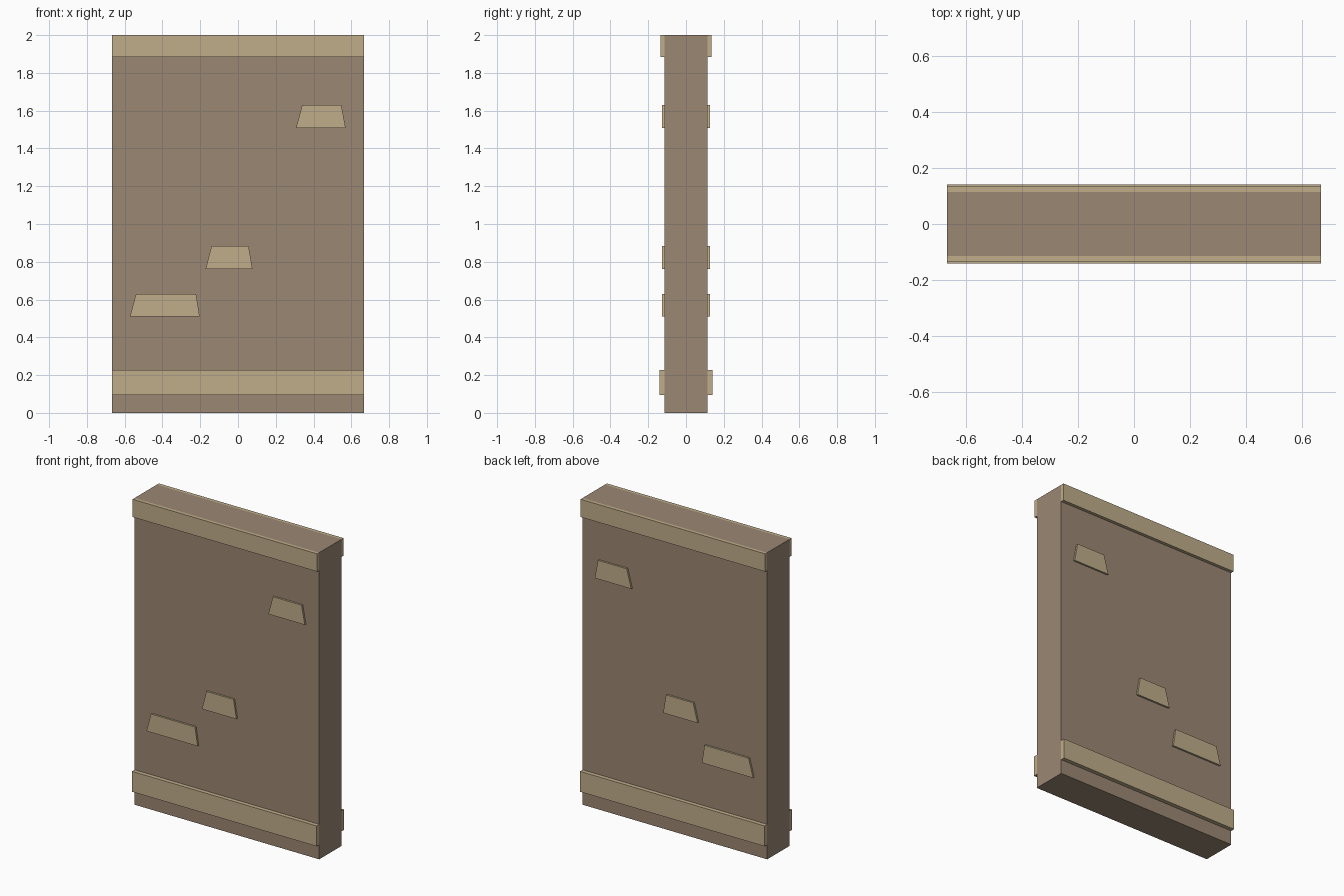
import bpy
import bmesh

if "Cube" in bpy.data.objects:
    bpy.data.objects.remove(bpy.data.objects["Cube"], do_unlink=True)


def make_material(name, colour):
    mat = bpy.data.materials.new(name)
    mat.use_nodes = True
    mat.diffuse_color = colour
    mat.node_tree.nodes["Principled BSDF"].inputs["Base Color"].default_value = colour
    return mat


wall_brown = make_material("wall brown", (0.33, 0.242, 0.172, 1))
trim_tan = make_material("trim tan", (0.527, 0.423, 0.255, 1))

HALF_WIDTH = 0.666
HALF_DEPTH = 0.114


def extrude_profile(name, profile, y0, y1, mat):
    """Extrude an (x, z) outline along y."""
    bm = bmesh.new()
    face = bm.faces.new([bm.verts.new((x, y0, z)) for x, z in profile])
    side = bmesh.ops.extrude_face_region(bm, geom=[face])["geom"]
    verts = [v for v in side if isinstance(v, bmesh.types.BMVert)]
    bmesh.ops.translate(bm, verts=verts, vec=(0, y1 - y0, 0))
    bmesh.ops.recalc_face_normals(bm, faces=bm.faces)
    mesh = bpy.data.meshes.new(name)
    bm.to_mesh(mesh)
    bm.free()
    mesh.materials.append(mat)
    obj = bpy.data.objects.new(name, mesh)
    bpy.context.collection.objects.link(obj)
    return obj


def band_profile(z0, z1):
    return [(-HALF_WIDTH, z0), (HALF_WIDTH, z0), (HALF_WIDTH, z1), (-HALF_WIDTH, z1)]


# Main wall slab
extrude_profile("wall_slab", band_profile(0, 2), -HALF_DEPTH, HALF_DEPTH, wall_brown)

# Trim bands and raised stones: outline and distance from the wall centre
trims = {
    "top_band": (band_profile(1.884, 2), 0.135),
    "bottom_band": (band_profile(0.095, 0.228), 0.141),
    "lower_stone": ([(-0.572, 0.51), (-0.203, 0.51), (-0.222, 0.63), (-0.54, 0.63)], 0.126),
    "middle_stone": ([(-0.172, 0.761), (0.077, 0.761), (0.056, 0.884), (-0.14, 0.884)], 0.126),
    "upper_stone": ([(0.307, 1.508), (0.57, 1.508), (0.547, 1.63), (0.34, 1.63)], 0.126),
}

# The same trim sits on the front and the back
for name, (profile, reach) in trims.items():
    for side, sign in (("front", -1), ("back", 1)):
        extrude_profile(f"{side}_{name}", profile, sign * HALF_DEPTH, sign * reach, trim_tan)
